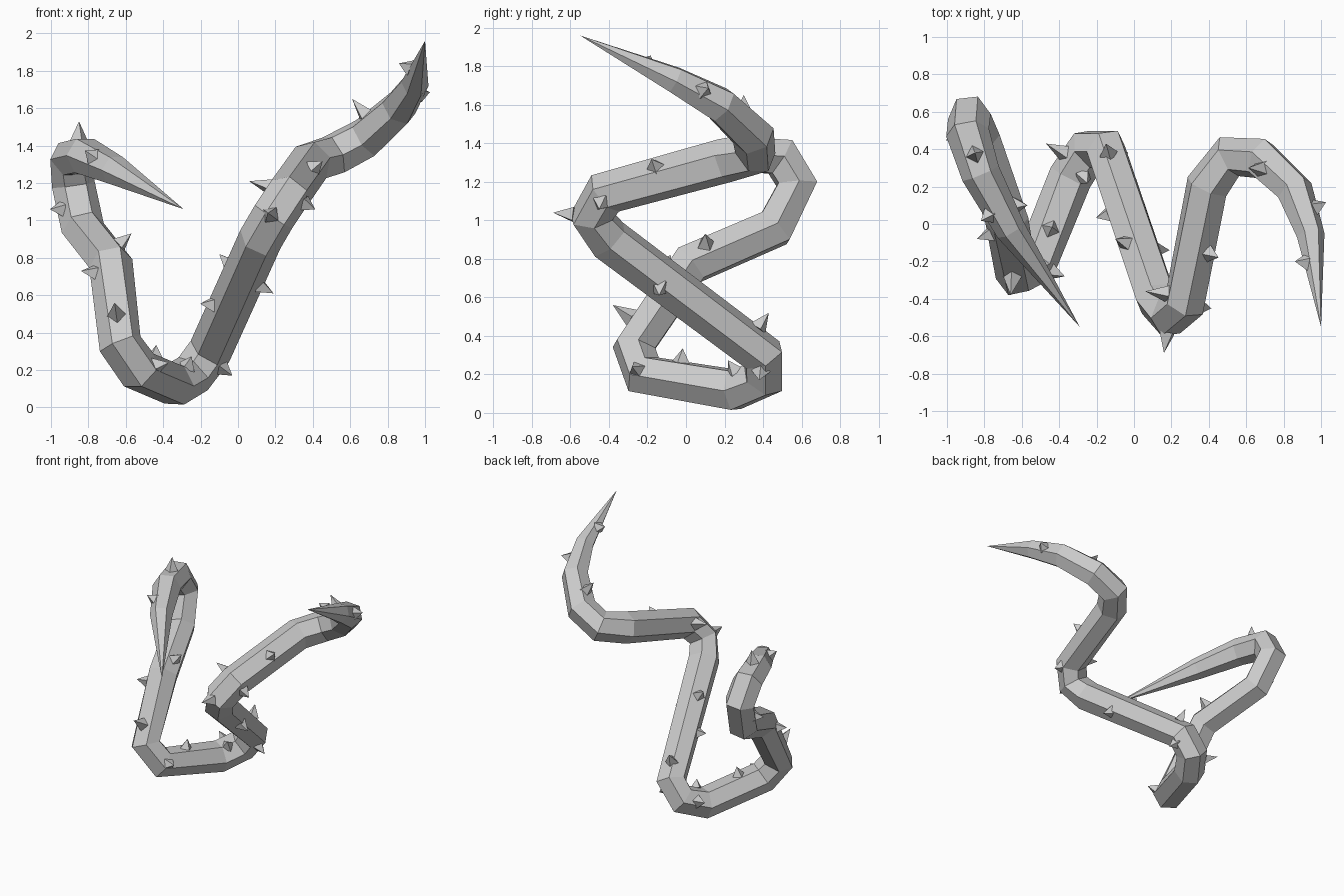
import bpy, bmesh, math
from mathutils import Vector, Matrix, Quaternion

if "Cube" in bpy.data.objects:
    bpy.data.objects.remove(bpy.data.objects["Cube"])

# Centre line of the vine: x, y, z, radius
PATH = [
    (-0.29, -0.55, 1.06, 0), (-0.66, -0.03, 1.27, .082), (-0.82, 0.27, 1.345, .105),
    (-0.89, 0.49, 1.33, .116), (-0.88, 0.575, 1.19, .116), (-0.83, 0.46, 0.96, .116),
    (-0.68, 0.02, 0.77, .118), (-0.63, -0.27, 0.34, .118), (-0.53, -0.22, 0.20, .118),
    (-0.34, 0.25, 0.12, .118), (-0.24, 0.40, 0.18, .118), (-0.15, 0.40, 0.30, .118),
    (0.12, -0.40, 0.90, .118), (0.19, -0.49, 1.02, .118), (0.27, -0.42, 1.14, .118),
    (0.39, 0.20, 1.31, .118), (0.51, 0.36, 1.35, .116), (0.68, 0.35, 1.44, .113),
    (0.86, 0.18, 1.60, .10), (0.945, -0.06, 1.73, .075), (1.0, -0.55, 1.96, 0)]
# Tips of the thorns
TIPS = [
    (-0.85, .38, 1.53), (-0.80, .03, 1.36), (-1.0, .45, 1.06), (-0.57, .10, .93),
    (-0.84, -.08, .73), (-0.66, -.38, .56), (-0.44, -.02, .31), (-0.37, -.28, .24),
    (-0.25, .22, .27), (-0.03, .38, .17), (-0.47, .43, .22), (-0.15, .43, .52),
    (-0.10, -.08, .82), (0.19, -.14, .61), (-0.14, .05, .55), (0.06, -.36, 1.21),
    (0.41, -.45, 1.06), (0.16, -.69, 1.04), (0.43, -.17, 1.30), (0.61, .30, 1.65),
    (0.86, -.20, 1.84), (0.99, .10, 1.68)]
SIDES, REF = 6, 8

pts = [Vector(p[:3]) for p in PATH]
rad = [p[3] for p in PATH]
n = len(pts)
seg = [(pts[i + 1] - pts[i]).normalized() for i in range(n - 1)]
tan = [seg[0]] + [(seg[i - 1] + seg[i]).normalized() for i in range(1, n - 1)] + [seg[-1]]

# Twist-free frames carried both ways from a reference ring
normal = [None] * n
normal[REF] = tan[REF].cross(Vector((0, 0, 1))).normalized()
for order in (range(REF + 1, n), range(REF - 1, -1, -1)):
    prev = REF
    for i in order:
        normal[i] = tan[prev].rotation_difference(tan[i]) @ normal[prev]
        prev = i


def finish(bm, name):
    bmesh.ops.recalc_face_normals(bm, faces=bm.faces)
    me = bpy.data.meshes.new(name)
    bm.to_mesh(me)
    bm.free()
    ob = bpy.data.objects.new(name, me)
    bpy.context.collection.objects.link(ob)
    return ob


# Six-sided stem with a pointed tip at each end
bm = bmesh.new()
rings = []
for i in range(1, n - 1):
    rings.append([bm.verts.new(pts[i] + Quaternion(tan[i], 2 * math.pi * k / SIDES) @ normal[i] * rad[i])
                  for k in range(SIDES)])
for a, b in zip(rings, rings[1:]):
    for k in range(SIDES):
        j = (k + 1) % SIDES
        bm.faces.new((a[k], a[j], b[j], b[k]))
for tip, ring in ((pts[0], rings[0]), (pts[-1], rings[-1])):
    v = bm.verts.new(tip)
    for k in range(SIDES):
        bm.faces.new((v, ring[k], ring[(k + 1) % SIDES]))
finish(bm, "vine_stem")


def nearest(p):
    """Closest centre line point, its direction and radius."""
    best = None
    for i in range(n - 1):
        d = pts[i + 1] - pts[i]
        t = min(1, max(0, (p - pts[i]).dot(d) / d.length_squared))
        q = pts[i] + d * t
        dist = (p - q).length
        if best is None or dist < best[0]:
            best = (dist, q, seg[i], rad[i] * (1 - t) + rad[i + 1] * t)
    return best[1:]


# Four-sided thorns pointing away from the stem
bm = bmesh.new()
for t in TIPS:
    tip = Vector(t)
    c, along, r = nearest(tip)
    out = (tip - c).normalized()
    base = c + out * r * 0.8
    tip = c + out * max((tip - c).length, r + 0.05)
    side = out.cross(along).normalized()
    fore = side.cross(out)
    vs = [bm.verts.new(base + d * 0.05) for d in (fore, side, -fore, -side)]
    top = bm.verts.new(tip)
    for k in range(4):
        bm.faces.new((vs[k], vs[(k + 1) % 4], top))
    bm.faces.new(vs[::-1])
finish(bm, "thorns")
